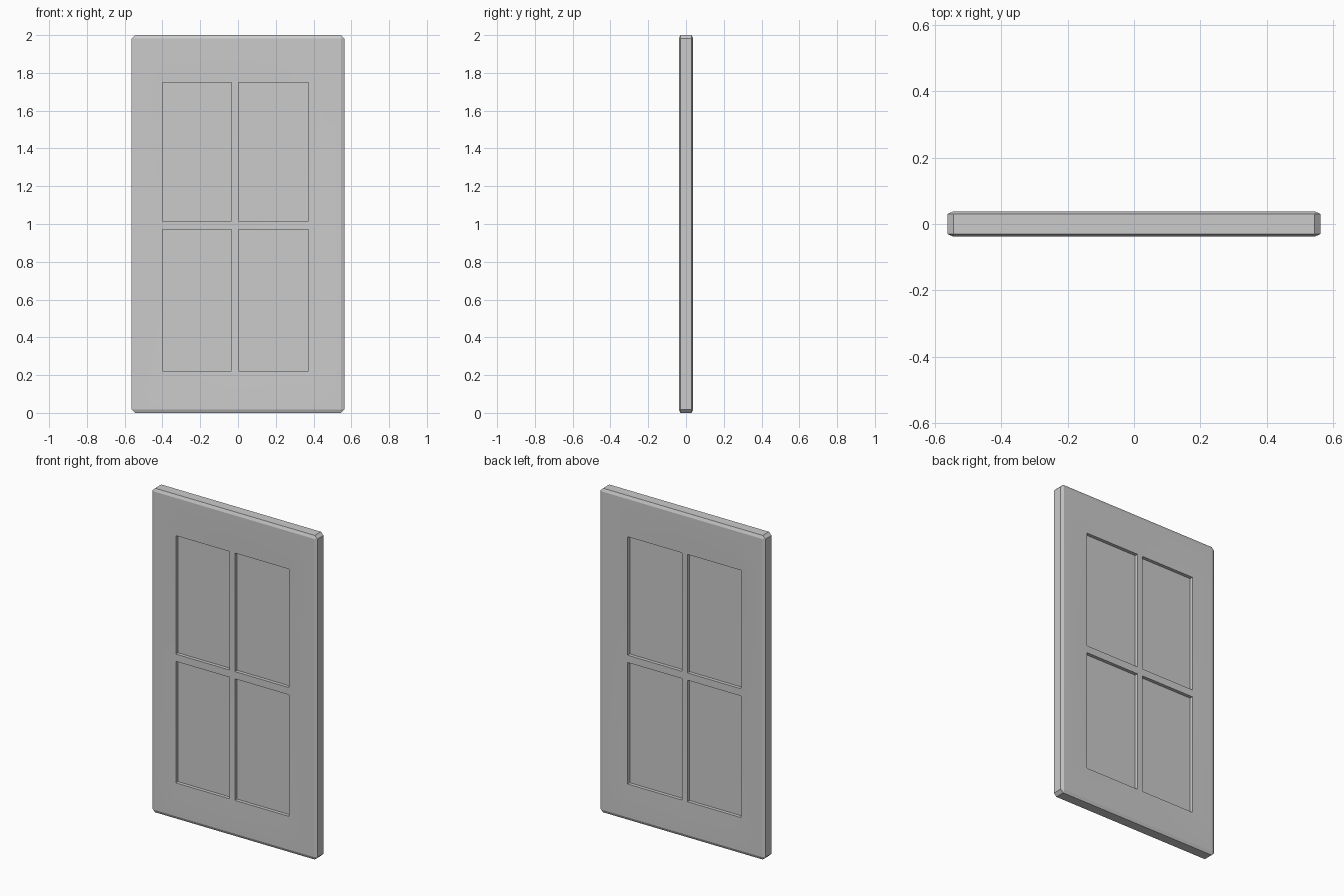
import bpy, bmesh, math

if "Cube" in bpy.data.objects:
    bpy.data.objects.remove(bpy.data.objects["Cube"])

# Grid lines: edge, chamfer, start of dip, pane openings, then back out
XS = [-.563, -.545, -.48, -.40, -.034, .003, .374, .46, .545, .563]
ZS = [0, .018, .14, .222, .972, 1.017, 1.748, 1.84, 1.982, 2]
LAST = len(XS) - 1
EDGE_Y, FACE_Y, DIP_Y, PANE_Y = -.03, -.038, -.035, -.014


def depth(i, k):
    if i in (0, LAST) or k in (0, LAST):
        return EDGE_Y
    return DIP_Y if 3 <= i <= 6 and 3 <= k <= 6 else FACE_Y


bm = bmesh.new()

# Front face grid; the corner points are left out to chamfer the corners
ends = (0, LAST)
v = {(i, k): bm.verts.new((x, depth(i, k), z))
     for i, x in enumerate(XS) for k, z in enumerate(ZS)
     if not (i in ends and k in ends)}
panes = []
for i in range(LAST):
    for k in range(LAST):
        keys = [(i, k), (i + 1, k), (i + 1, k + 1), (i, k + 1)]
        f = bm.faces.new([v[q] for q in keys if q in v])
        if i in (3, 5) and k in (3, 5):
            panes.append(f)

# Outer edge walls back to the middle plane
rim = [e for e in bm.edges if e.is_boundary]
out = bmesh.ops.extrude_edge_only(bm, edges=rim)["geom"]
for p in out:
    if isinstance(p, bmesh.types.BMVert):
        p.co.y = 0

# Four recessed panes
for f in panes:
    new = bmesh.ops.extrude_face_region(bm, geom=[f])["geom"]
    for p in new:
        if isinstance(p, bmesh.types.BMVert):
            p.co.y = PANE_Y
    if f.is_valid:
        bm.faces.remove(f)

bmesh.ops.recalc_face_normals(bm, faces=bm.faces)
if sum(f.normal.y * f.calc_area() for f in bm.faces) > 0:
    bmesh.ops.reverse_faces(bm, faces=bm.faces)
mesh = bpy.data.meshes.new("window_panel")
bm.to_mesh(mesh)
bm.free()
panel = bpy.data.objects.new("window_panel", mesh)
bpy.context.collection.objects.link(panel)

# Same face on the back
mirror = panel.modifiers.new("back_side", "MIRROR")
mirror.use_axis = (False, True, False)

bpy.context.view_layer.objects.active = panel
panel.select_set(True)
bpy.ops.object.shade_smooth_by_angle(angle=math.radians(15))
